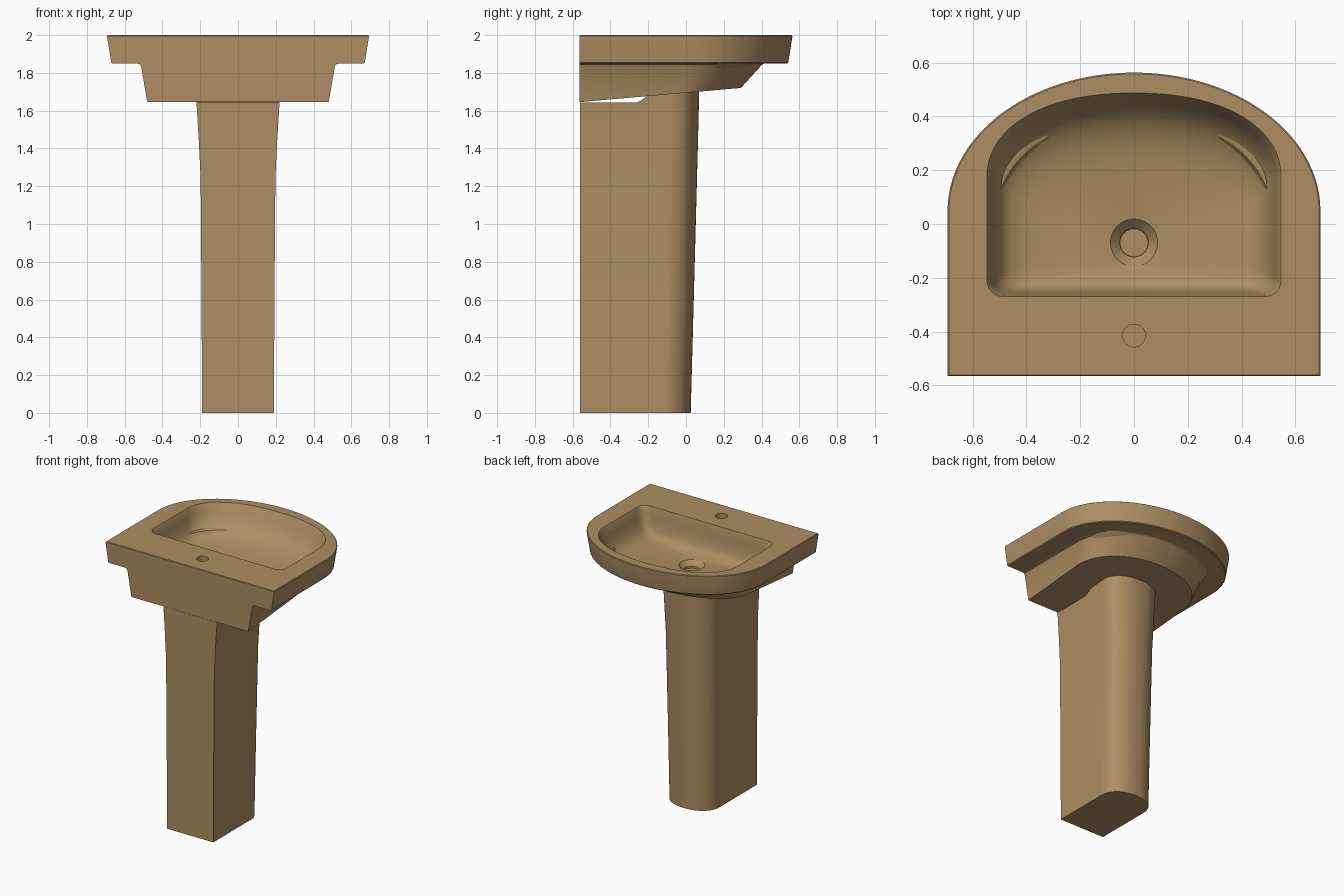
import bpy, bmesh, math

cube = bpy.data.objects.get("Cube")
if cube:
    bpy.data.objects.remove(cube, do_unlink=True)

# One warm tan ceramic colour
tan = bpy.data.materials.new("tan_ceramic")
tan.use_nodes = True
colour = (0.42, 0.27, 0.125, 1)
tan.diffuse_color = colour
bsdf = next(n for n in tan.node_tree.nodes if n.type == "BSDF_PRINCIPLED")
bsdf.inputs["Base Color"].default_value = colour
bsdf.inputs["Roughness"].default_value = 0.6


def d_outline(hw, back, straight, front, r=0.0, power=2.0, arc=40, side=16, corner=6):
    """D-shaped outline: flat back, straight sides, rounded front; symmetric in x."""
    half = []
    for i in range(corner + 1):
        a = math.pi / 2 * i / corner
        half.append((hw - r + r * math.sin(a), back + r - r * math.cos(a)))
    for i in range(1, side):
        half.append((hw, back + r + (straight - back - r) * i / side))
    for i in range(arc):
        a = math.pi / 2 * i / arc
        half.append((hw * math.cos(a) ** (2 / power),
                     straight + (front - straight) * math.sin(a) ** (2 / power)))
    return half + [(0, front)] + [(-x, y) for x, y in reversed(half)]


def loft(name, rings):
    """Skin a stack of (outline, height) rings; height may be a function of y."""
    bm = bmesh.new()
    loops = []
    for outline, z in rings:
        loops.append([bm.verts.new((x, y, z(y) if callable(z) else z)) for x, y in outline])
    n = len(loops[0])
    for lo, hi in zip(loops, loops[1:]):
        for i in range(n):
            j = (i + 1) % n
            bm.faces.new((lo[i], lo[j], hi[j], hi[i]))
    for loop, flip in ((loops[0], True), (loops[-1], False)):
        for i in range(n // 2):
            quad = list(dict.fromkeys((loop[i], loop[i + 1], loop[n - 2 - i], loop[n - 1 - i])))
            bm.faces.new(quad[::-1] if flip else quad)
    bmesh.ops.remove_doubles(bm, verts=bm.verts[:], dist=0.0002)
    bmesh.ops.recalc_face_normals(bm, faces=bm.faces[:])
    mesh = bpy.data.meshes.new(name)
    bm.to_mesh(mesh)
    bm.free()
    mesh.materials.append(tan)
    obj = bpy.data.objects.new(name, mesh)
    bpy.context.collection.objects.link(obj)
    return obj


def activate(obj):
    bpy.ops.object.select_all(action="DESELECT")
    obj.select_set(True)
    bpy.context.view_layer.objects.active = obj


BACK = -0.565


def underside(y):
    return 1.645 + 0.088 * (y - BACK)


def pedestal_top(y):
    t = min(max((y + 0.26) / 0.06, 0), 1)
    t = t * t * (3 - 2 * t)
    return 1.642 + t * (underside(y) + 0.002 - 1.642)


# Basin: lower body, overhanging rim, deck, bowl and drain as one skin
drain_y = -0.07


def drain(radius):
    return d_outline(radius, drain_y - radius, drain_y, drain_y + radius, r=radius)


basin = loft("basin", [
    (d_outline(0.48, BACK, -0.05, 0.29, power=2.1), underside),
    (d_outline(0.513, BACK, 0.0, 0.395, power=2.1), 1.835),
    (d_outline(0.518, BACK, 0.0, 0.402, power=2.1), 1.844),
    (d_outline(0.53, BACK, 0.01, 0.412, power=2.1), 1.849),
    (d_outline(0.665, BACK, 0.05, 0.535), 1.849),
    (d_outline(0.671, BACK, 0.05, 0.541), 1.855),
    (d_outline(0.693, BACK, 0.05, 0.563), 1.99),
    (d_outline(0.693, BACK, 0.05, 0.563), 1.996),
    (d_outline(0.688, BACK + 0.004, 0.05, 0.558), 2.0),
    (d_outline(0.547, -0.27, 0.17, 0.487, 0.06, 2.2), 2.0),
    (d_outline(0.54, -0.267, 0.17, 0.48, 0.06, 2.2), 1.99),
    (d_outline(0.528, -0.262, 0.16, 0.458, 0.06, 2.2), 1.94),
    (d_outline(0.512, -0.254, 0.14, 0.42, 0.06, 2.2), 1.88),
    (d_outline(0.49, -0.246, 0.11, 0.37, 0.06, 2.2), 1.835),
    (d_outline(0.455, -0.233, 0.08, 0.3, 0.06, 2.2), 1.805),
    (d_outline(0.4, -0.215, 0.04, 0.22, 0.06, 2.1), 1.79),
    (d_outline(0.25, -0.18, 0.0, 0.11, 0.07), 1.778),
    (drain(0.088), 1.768),
    (drain(0.08), 1.76),
    (drain(0.053), 1.735),
    (drain(0.052), 1.72),
])

# Tap hole bored into the deck
bpy.ops.mesh.primitive_cylinder_add(vertices=40, radius=0.042, depth=0.2, location=(0, -0.415, 2.0))
cutter = bpy.context.object
cutter.name = "tap_hole_cutter"
cutter.hide_render = True
cutter.data.materials.append(tan)
hole = basin.modifiers.new("tap_hole", "BOOLEAN")
hole.operation = "DIFFERENCE"
hole.solver = "EXACT"
hole.object = cutter
activate(basin)
bpy.ops.object.modifier_apply(modifier=hole.name)
bpy.data.objects.remove(cutter, do_unlink=True)

# Pedestal: rounded-front column, flaring towards the basin
levels = [(0, 0.19), (0.6, 0.193), (1.25, 0.198), (1.45, 0.208), (pedestal_top, 0.22)]
rings = []
for z, hw in levels:
    front = 0.025 + 0.045 * (1 if callable(z) else z / 1.68)
    rings.append((d_outline(hw, BACK + 0.004, front - 0.15, front, power=2.2), z))
pedestal = loft("pedestal", rings)

for obj in (basin, pedestal):
    activate(obj)
    bpy.ops.object.shade_smooth_by_angle(angle=math.radians(32))
